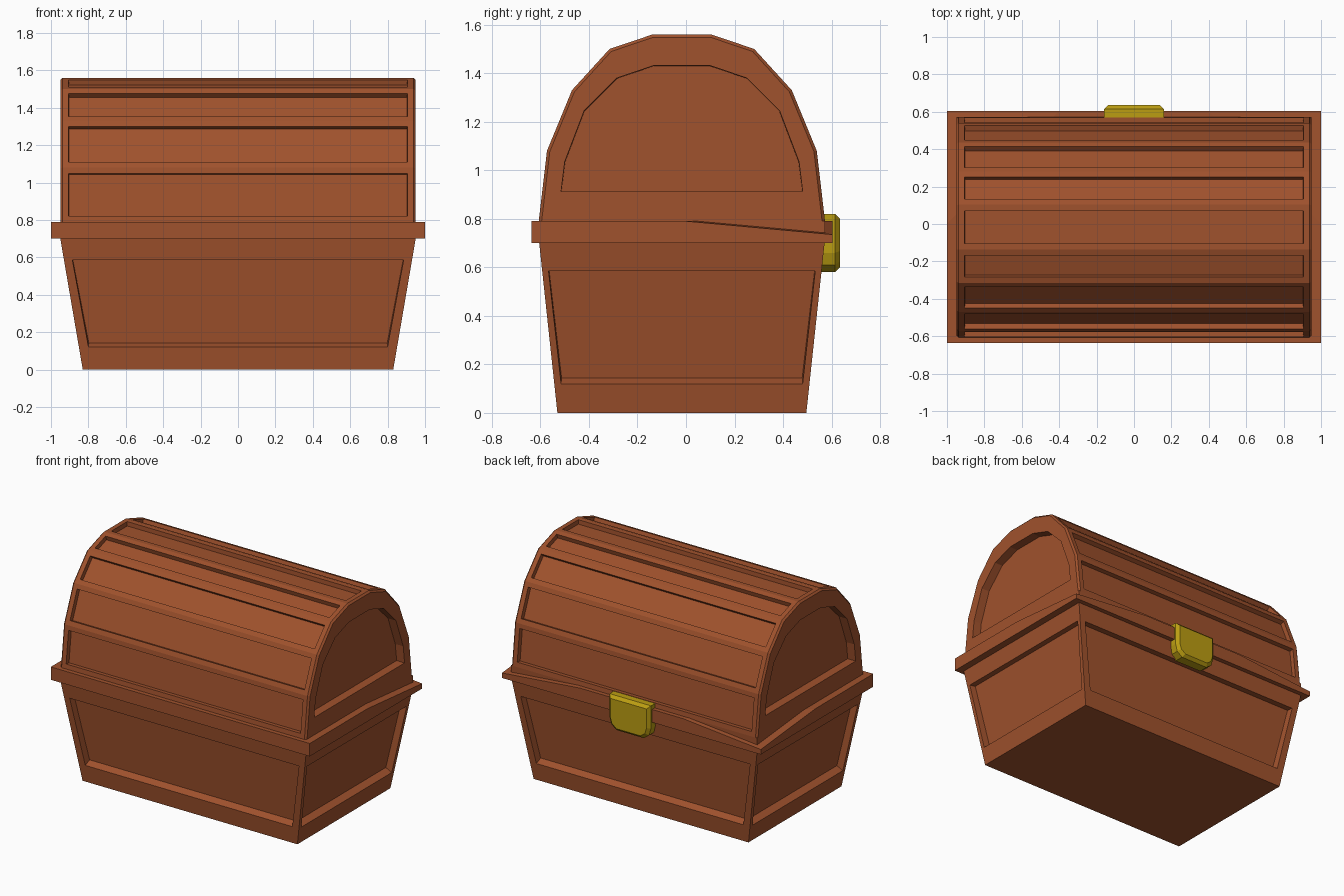
import bpy, bmesh
from mathutils import Vector

if "Cube" in bpy.data.objects:
    bpy.data.objects.remove(bpy.data.objects["Cube"])

CY = -0.017  # depth centre of the chest (the clasp sticks out behind)


def material(name, col):
    m = bpy.data.materials.new(name)
    m.diffuse_color = (*col, 1)
    m.use_nodes = True
    m.node_tree.nodes["Principled BSDF"].inputs["Base Color"].default_value = m.diffuse_color
    return m


WOOD = material("brown wood", (0.352, 0.084, 0.026))
GOLD = material("yellow metal", (0.50, 0.34, 0.006))


def finish(bm, name, mat):
    bmesh.ops.recalc_face_normals(bm, faces=bm.faces)
    me = bpy.data.meshes.new(name)
    bm.to_mesh(me)
    bm.free()
    me.materials.append(mat)
    ob = bpy.data.objects.new(name, me)
    bpy.context.collection.objects.link(ob)
    return ob


def loft(rings):
    """Closed solid through rings of equal point counts."""
    bm = bmesh.new()
    vs = [[bm.verts.new(p) for p in r] for r in rings]
    n = len(vs[0])
    for a, b in zip(vs, vs[1:]):
        for i in range(n):
            bm.faces.new((a[i], a[(i + 1) % n], b[(i + 1) % n], b[i]))
    bm.faces.new(vs[0])
    bm.faces.new(vs[-1])
    bmesh.ops.recalc_face_normals(bm, faces=bm.faces)
    bm.normal_update()
    return bm


def rect(hx, hy, z):
    return [(sx * hx, CY + sy * hy, z) for sx, sy in ((-1, -1), (1, -1), (1, 1), (-1, 1))]


def inset(bm, faces, t, depth=0.0):
    bmesh.ops.inset_individual(bm, faces=faces, thickness=t, depth=depth)
    bm.normal_update()


# Tapered lower box with one recessed panel per side
bm = loft([rect(0.83, 0.513, 0), rect(0.95, 0.588, 0.70), rect(0.95, 0.59, 0.79)])
walls = [f for f in bm.faces if abs(f.normal.z) < 0.5 and f.calc_center_median().z < 0.5]
for f in walls:
    inset(bm, [f], 0.067 if abs(f.normal.y) > 0.5 else 0.038)
    for e in f.edges:
        lo, hi = sorted((v for v in e.verts), key=lambda v: v.co.z)
        d = hi.co - lo.co
        if d.z > 0.1:
            base = lo.co.copy()
            lo.co = base + d * (0.12 - base.z) / d.z
            hi.co = base + d * (0.585 - base.z) / d.z
    inset(bm, [f], 0.003, -0.045)
    for v in f.verts:  # sloping ledge at the foot of the panel
        if v.co.z < 0.3:
            v.co.z += 0.015
finish(bm, "lower_box", WOOD)

# Rim band, with its two clasp-side corners sloped down
bm = loft([rect(1.0, 0.62, 0.70), rect(1.0, 0.62, 0.79)])
for s in (1, -1):
    a, b, c = Vector((s, 0, 0.79)), Vector((s * 0.4, 0.603, 0.79)), Vector((s, 0.603, 0.735))
    no = (b - a).cross(c - a)
    if no.z < 0:
        no = -no
    cut = bmesh.ops.bisect_plane(bm, geom=bm.verts[:] + bm.edges[:] + bm.faces[:], dist=1e-5,
                                 plane_co=a, plane_no=no, clear_outer=True)
    bmesh.ops.holes_fill(bm, edges=[e for e in bm.edges if e.is_boundary], sides=0)
finish(bm, "rim_band", WOOD)

# Arched lid: nine-sided arch with recessed planks and recessed ends
half = [(0.59, 0.79), (0.556, 1.08), (0.453, 1.33), (0.298, 1.50), (0.12, 1.56)]
end_half = [(0.498, 0.912), (0.483, 1.035), (0.403, 1.245), (0.268, 1.38), (0.115, 1.432)]
arch = half + [(-y, z) for y, z in reversed(half)]
bm = loft([[(x, CY + y, z) for y, z in arch] for x in (-0.95, 0.95)])
ends = [e for e in bm.edges if abs(e.verts[0].co.x - e.verts[1].co.x) < 0.01
        and max(v.co.z for v in e.verts) > 0.8]
bmesh.ops.bevel(bm, geom=ends, offset=0.012, segments=1, affect='EDGES')
bm.normal_update()
planks = [f for f in bm.faces if f.normal.z > -0.5 and f.calc_area() > 0.2
          and abs(f.normal.x) < 0.1]
gables = [f for f in bm.faces if abs(f.normal.x) > 0.95 and f.calc_area() > 0.3]
inset(bm, planks, 0.046)
inset(bm, planks, 0.002, -0.03)
for f in gables:
    inset(bm, [f], 0.08)
    for s in (1, -1):
        side = sorted((v for v in f.verts if (v.co.y - CY) * s > 0), key=lambda v: v.co.z)
        for v, (y, z) in zip(side, end_half):
            v.co.y, v.co.z = CY + s * y, z
    bm.normal_update()
    inset(bm, [f], 0.002, -0.06)
finish(bm, "arched_lid", WOOD)

# Clasp: plate with rounded lower corners and chamfered outer face
shape = [(0.16, 0.82), (0.16, 0.66), (0.145, 0.61), (0.105, 0.58)]
shape += [(-x, z) for x, z in reversed(shape)]


def clasp_ring(y, k):
    return [(x * (1 - k / 0.16), y, 0.70 + (z - 0.70) * (1 - k / 0.12)) for x, z in shape]


finish(loft([clasp_ring(0.55, 0), clasp_ring(0.615, 0), clasp_ring(0.635, 0.02)]), "clasp", GOLD)
